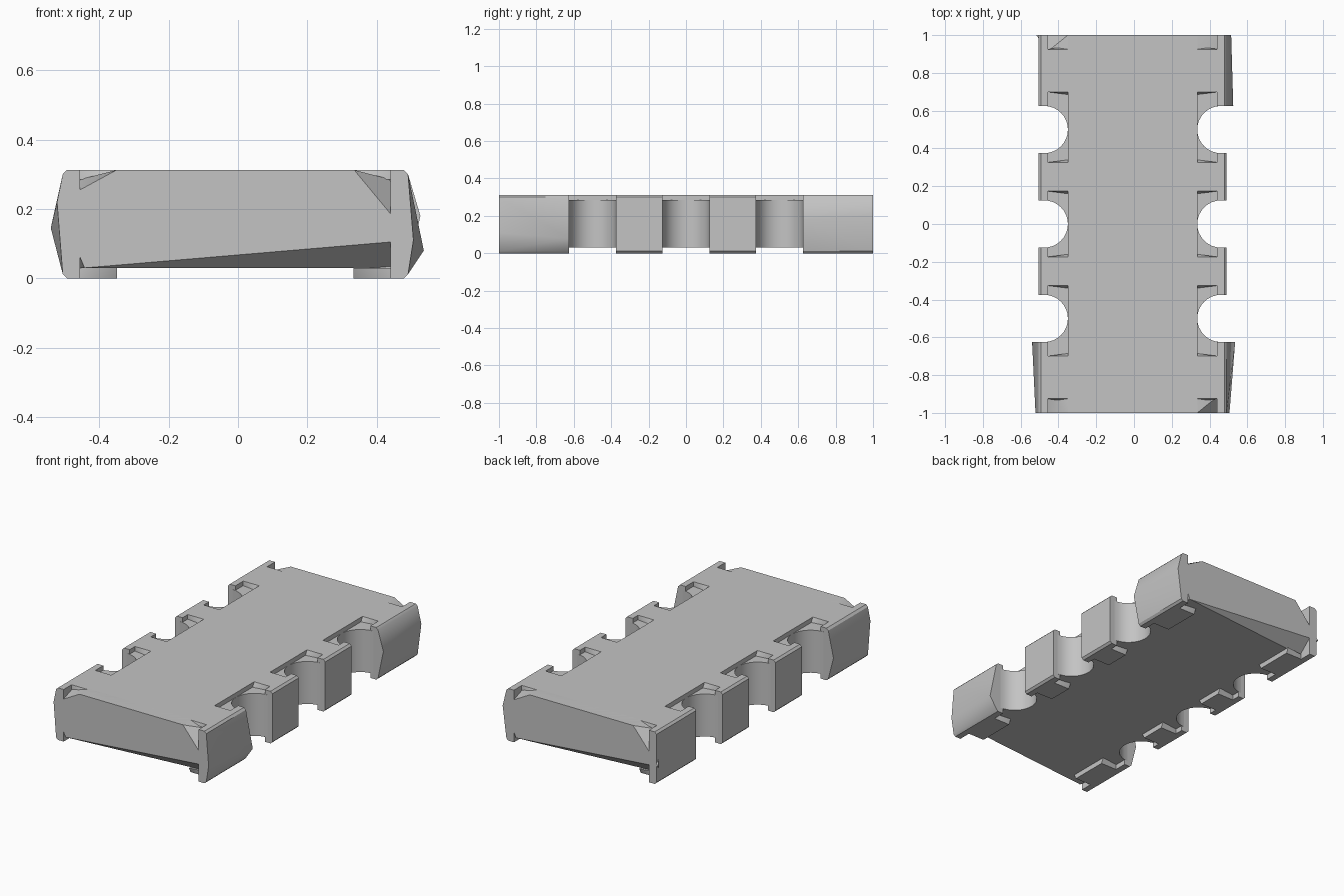
import bpy, bmesh, math

if "Cube" in bpy.data.objects:
    bpy.data.objects.remove(bpy.data.objects["Cube"], do_unlink=True)

grey = bpy.data.materials.new("plain grey")
grey.use_nodes = True
grey.diffuse_color = (0.55, 0.55, 0.55, 1)
grey.node_tree.nodes["Principled BSDF"].inputs["Base Color"].default_value = (0.55, 0.55, 0.55, 1)

MID = -0.0075                       # centre line of the body
PLATE, INNER, AXIS, OUTER = 0.3425, 0.4475, 0.4675, 0.4975
LOW, HIGH, TOP = 0.03, 0.285, 0.312
R = 0.125


def finish(name, bm):
    bmesh.ops.recalc_face_normals(bm, faces=bm.faces)
    mesh = bpy.data.meshes.new(name)
    bm.to_mesh(mesh)
    bm.free()
    mesh.materials.append(grey)
    ob = bpy.data.objects.new(name, mesh)
    bpy.context.collection.objects.link(ob)
    bpy.ops.object.select_all(action='DESELECT')
    ob.select_set(True)
    bpy.context.view_layer.objects.active = ob
    bpy.ops.object.shade_smooth_by_angle(angle=math.radians(30))
    return ob


def hull(name, points):
    bm = bmesh.new()
    for p in points:
        bm.verts.new(p)
    res = bmesh.ops.convex_hull(bm, input=bm.verts)
    spare = {g for g in res["geom_interior"] + res["geom_unused"] if isinstance(g, bmesh.types.BMVert)}
    bmesh.ops.delete(bm, geom=list(spare), context='VERTS')
    bmesh.ops.dissolve_limit(bm, angle_limit=0.01, verts=bm.verts, edges=bm.edges)
    return finish(name, bm)


def box(name, xs, ys, zs):
    return hull(name, [(x, y, z) for x in xs for y in ys for z in zs])


# Core slab with three half-round scallops along each side
half = [(AXIS, -0.92)]
for cy in (-0.5, 0, 0.5):
    for i in range(17):
        a = math.pi * i / 16
        half.append((AXIS - R * math.sin(a), cy - R * math.cos(a)))
half.append((AXIS, 0.92))
outline = [(MID + x, y) for x, y in half] + [(MID - x, y) for x, y in reversed(half)]
bm = bmesh.new()
base = bm.faces.new([bm.verts.new((x, y, LOW)) for x, y in outline])
up = bmesh.ops.extrude_face_region(bm, geom=[base], use_keep_orig=True)
bmesh.ops.translate(bm, vec=(0, 0, HIGH - LOW),
                    verts=[g for g in up["geom"] if isinstance(g, bmesh.types.BMVert)])
finish("scalloped_core", bm)

# Cover plate
box("top_plate", (MID - PLATE, MID + PLATE), (-1, 1), (HIGH - 0.01, TOP))


def strip(name, s, sections):
    """Outer wall of a block; each section is (y, ridge x, ridge z)."""
    pts = []
    c = 0.012
    for y, rx, rz in sections:
        prof = [(INNER, 0), (INNER, TOP), (OUTER - c, TOP), (OUTER, TOP - c),
                (OUTER, c), (OUTER - c, 0)]
        pts += [(MID + s * x, y, z) for x, z in prof]
        pts.append((MID + s * rx, y, rz))
    hull(name, pts)


def pads(name, s, y0, y1):
    """Shorter pads inside the wall, above and below the core."""
    xs = (MID + s * (PLATE - 0.002), MID + s * (INNER + 0.01))
    for part, root, tip in (("upper_pad", HIGH, TOP), ("lower_pad", LOW, 0)):
        hull(f"{name}_{part}", [(x, y, tip) for x in xs for y in (y0, y1)]
             + [(xs[0], y, root) for y in (y0 - 0.015, y1 + 0.015)]
             + [(xs[1], y, root) for y in (y0, y1)])


# Outward ridges of the four end blocks: at the scallop, then at the end
ridges = {
    (1, -1): ((0.543, 0.08), (0.513, 0.11)),
    (-1, -1): ((0.532, 0.145), (0.514, 0.22)),
    (1, 1): ((0.533, 0.18), (0.522, 0.2)),
    (-1, 1): ((OUTER, 0.15), (OUTER, 0.15)),
}
for s, side in ((1, "left"), (-1, "right")):
    for e, end in ((-1, "front"), (1, "back")):
        # Middle block
        near, far = sorted((e * 0.125, e * 0.375))
        strip(f"{side}_{end}_middle_wall", s, [(near, OUTER, 0.15), (far, OUTER, 0.15)])
        pads(f"{side}_{end}_middle", s, near + 0.05, far - 0.05)
        # Flared end block
        a, b = ridges[s, e]
        strip(f"{side}_{end}_end_wall", s, [(e * 0.625, *a), (e, *b)])
        y0, y1 = sorted((e * 0.7, e * 0.925))
        pads(f"{side}_{end}_end", s, y0, y1)

# Skewed end caps, one the half-turn of the other
for e, end in ((-1, "front"), (1, "back")):
    face = [(-PLATE, TOP), (PLATE, TOP), (0.51, 0.11), (-0.435, LOW), (-0.512, 0.22)]
    pts = [(MID - e * x, e, z) for x, z in face]
    pts += [(MID + x, e * 0.915, z) for x in (-INNER, INNER) for z in (LOW, HIGH)]
    pts += [(MID + x, e * 0.915, TOP) for x in (-PLATE, PLATE)]
    hull(f"{end}_cap", pts)
